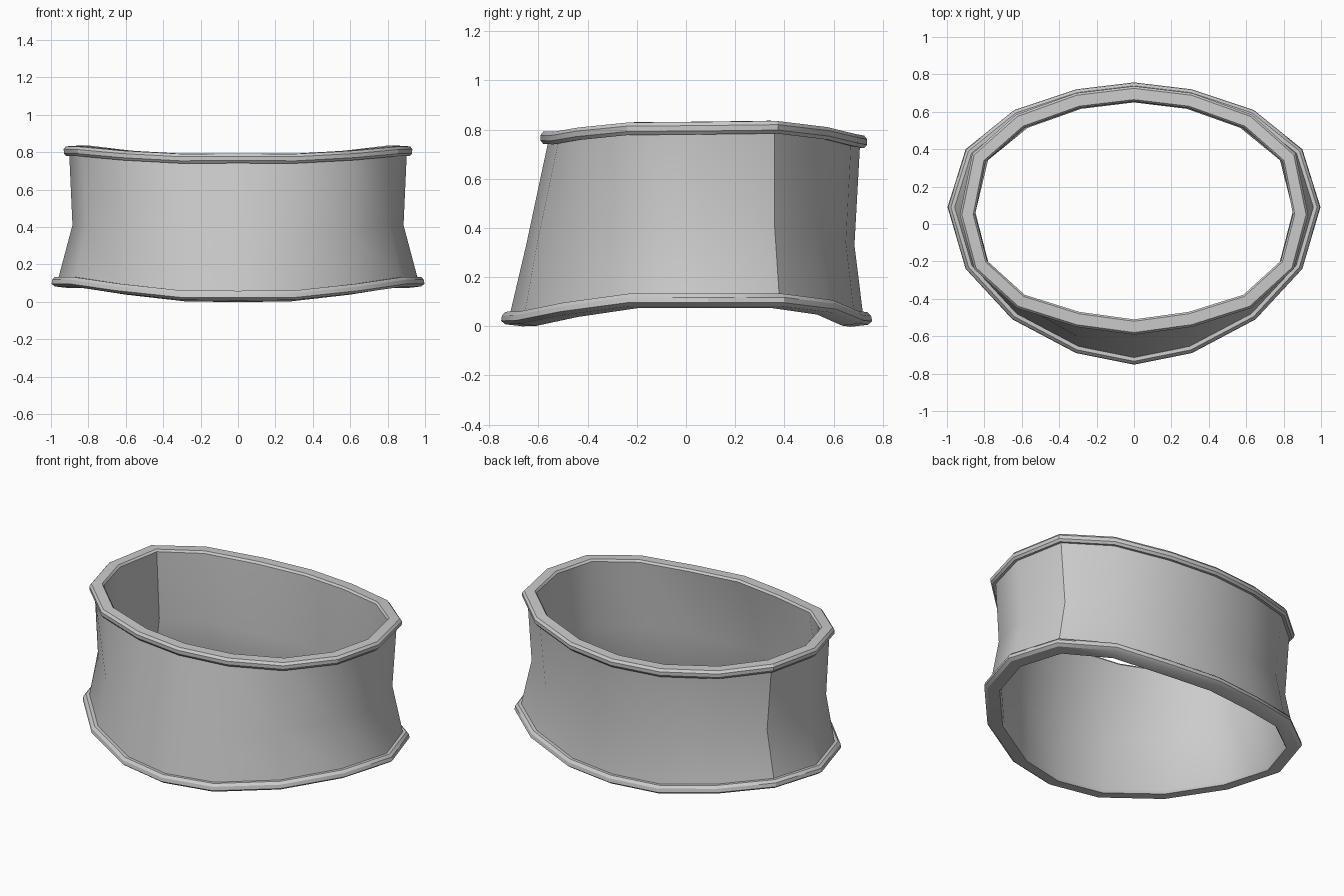
import bpy, bmesh
from mathutils import Vector

if "Cube" in bpy.data.objects:
    bpy.data.objects.remove(bpy.data.objects["Cube"])

# Half outlines (back centre -> right -> front centre) of the rims' outer edges
BOTTOM = [(0, .757, .030), (.31, .72, .035), (.64, .61, .080), (.90, .40, .106), (.997, .09, .106),
          (.90, -.24, .106), (.65, -.51, .070), (.31, -.69, .034), (0, -.752, .032)]
WAIST = [(0, .685, .33), (.29, .65, .34), (.585, .545, .38), (.81, .36, .41), (.885, .07, .41),
         (.81, -.22, .41), (.59, -.455, .38), (.30, -.605, .34), (0, -.65, .33)]
TOP = [(0, .737, .750), (.31, .70, .757), (.63, .585, .785), (.865, .375, .810), (.932, .05, .806),
       (.855, -.24, .804), (.625, -.45, .783), (.31, -.55, .766), (0, -.592, .767)]


def outline(half):
    """Mirror a half outline into a closed 16-sided loop."""
    pts = [Vector(p) for p in half]
    return pts + [Vector((-p.x, p.y, p.z)) for p in pts[-2:0:-1]]


def inset(loop, d, dz):
    """Move a loop inwards by d and up by dz."""
    out = []
    n = len(loop)
    for i, p in enumerate(loop):
        t = (loop[(i + 1) % n] - loop[i - 1]).to_2d().normalized()
        out.append(Vector((p.x + t.y * d, p.y - t.x * d, p.z + dz)))
    return out


# Cross-section going up the outside and down the inside: outline, inset, lift
B, W, T = outline(BOTTOM), outline(WAIST), outline(TOP)
profile = [
    (B, .018, -.024), (B, .000, -.010), (B, .004, .012), (B, .018, .027), (B, .038, .026),
    (W, .000, 0),
    (T, .030, -.024), (T, .012, -.026), (T, .001, -.012), (T, .000, .010), (T, .012, .025),
    (T, .072, .026), (T, .082, .014),
    (W, .035, 0),
    (B, .098, -.014), (B, .088, -.032),
]

bm = bmesh.new()
rings = []
for base, d, dz in profile:
    loop = inset(base, d, dz)
    # sides point inwards when the inset is positive
    if sum(p.to_2d().length for p in loop) > sum(p.to_2d().length for p in base) + 1e-6:
        loop = inset(base, -d, dz)
    rings.append([bm.verts.new(p) for p in loop])
n = len(rings[0])
for k, a in enumerate(rings):
    b = rings[(k + 1) % len(rings)]
    for i in range(n):
        j = (i + 1) % n
        f = bm.faces.new((a[i], a[j], b[j], b[i]))
        f.smooth = True
bmesh.ops.recalc_face_normals(bm, faces=bm.faces)

mesh = bpy.data.meshes.new("cuff_band")
bm.to_mesh(mesh)
bm.free()
band = bpy.data.objects.new("cuff_band", mesh)
bpy.context.collection.objects.link(band)
bpy.context.view_layer.objects.active = band
band.select_set(True)
bpy.ops.object.shade_smooth_by_angle(angle=0.55)
